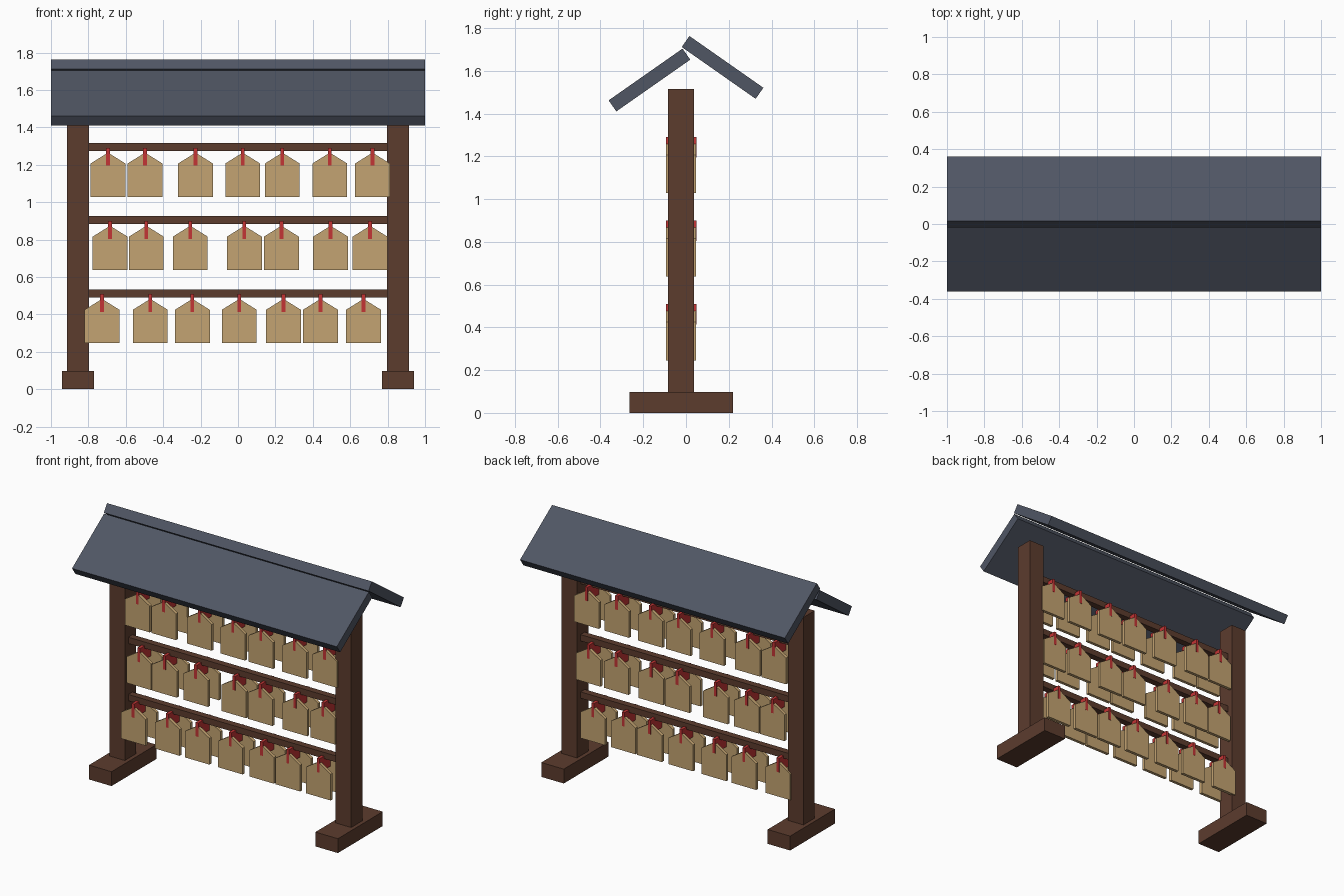
import bpy, bmesh, math

if "Cube" in bpy.data.objects:
    bpy.data.objects.remove(bpy.data.objects["Cube"])

def material(name, rgb):
    m = bpy.data.materials.new(name)
    m.diffuse_color = (*rgb, 1)
    m.use_nodes = True
    m.node_tree.nodes["Principled BSDF"].inputs["Base Color"].default_value = m.diffuse_color
    return m

WOOD = material("dark wood", (0.107, 0.045, 0.027))
ROOF = material("slate roof", (0.080, 0.093, 0.127))
TAG = material("pale wood", (0.552, 0.371, 0.168))
RED = material("red cord", (0.552, 0.035, 0.035))

YC = -0.023  # centre plane of the frame

def add(name, bm, mat):
    bmesh.ops.recalc_face_normals(bm, faces=bm.faces)
    me = bpy.data.meshes.new(name)
    bm.to_mesh(me)
    bm.free()
    me.materials.append(mat)
    ob = bpy.data.objects.new(name, me)
    bpy.context.collection.objects.link(ob)
    return ob

def box(name, center, size, mat, tilt=0):
    bm = bmesh.new()
    bmesh.ops.create_cube(bm, size=1)
    bmesh.ops.scale(bm, vec=size, verts=bm.verts)
    ob = add(name, bm, mat)
    ob.location = center
    ob.rotation_euler.x = tilt
    return ob

def plaque(name, x, y, z, thick):
    # five-sided tablet hanging below a rail centred at height z
    w = 0.093
    outline = [(-w, -0.267), (w, -0.267), (w, -0.088), (0, -0.030), (-w, -0.088)]
    bm = bmesh.new()
    f = bm.faces.new([bm.verts.new((x + px, y - thick / 2, z + pz)) for px, pz in outline])
    ext = bmesh.ops.extrude_face_region(bm, geom=[f])
    moved = [v for v in ext["geom"] if isinstance(v, bmesh.types.BMVert)]
    bmesh.ops.translate(bm, vec=(0, thick, 0), verts=moved)
    add(name, bm, TAG)

# Posts and feet
for side, s in (("left", -1), ("right", 1)):
    box(side + "_foot", (s * 0.855, YC, 0.049), (0.17, 0.484, 0.098), WOOD)
    box(side + "_post", (s * 0.855, YC, 0.785), (0.117, 0.121, 1.46), WOOD)

# Roof slabs, the back one overlapping the front one at the ridge
TILT = math.radians(35)
box("front_roof", (0, -0.171, 1.557), (2.0, 0.422, 0.063), ROOF, TILT)
box("back_roof", (0, 0.171, 1.616), (2.0, 0.422, 0.063), ROOF, -TILT)

# Rails with plaques on both sides, tied by cords passing over the rail
rows = {
    1.295: (-0.695, -0.497, -0.227, 0.025, 0.237, 0.491, 0.719),
    0.904: (-0.684, -0.490, -0.255, 0.034, 0.232, 0.495, 0.706),
    0.513: (-0.727, -0.469, -0.244, 0.007, 0.243, 0.441, 0.671),
}
for r, (z, xs) in enumerate(rows.items(), 1):
    box(f"rail_{r}", (0, YC, z), (1.64, 0.045, 0.043), WOOD)
    for i, x in enumerate(xs, 1):
        plaque(f"front_plaque_{r}_{i}", x, YC - 0.059, z, 0.021)
        plaque(f"back_plaque_{r}_{i}", x, YC + 0.059, z, 0.021)
        box(f"cord_{r}_{i}", (x, YC, z - 0.052), (0.02, 0.142, 0.095), RED)
